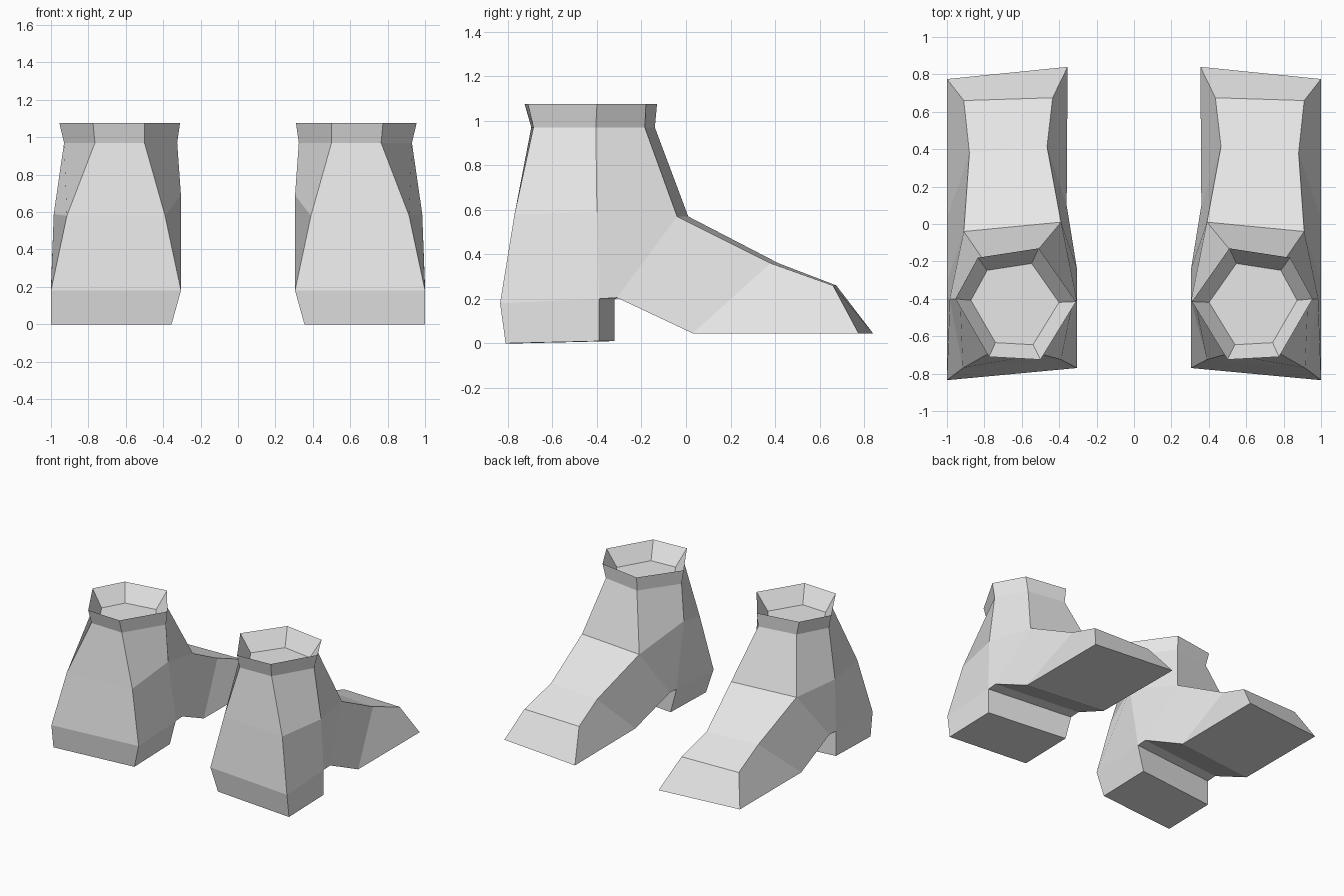
import bpy
import bmesh
from mathutils import Vector

cube = bpy.data.objects.get("Cube")
if cube:
    bpy.data.objects.remove(cube, do_unlink=True)

# One plain material for both boots
grey = bpy.data.materials.new("light_grey")
grey.use_nodes = True
colour = (0.8, 0.8, 0.8, 1)
grey.diffuse_color = colour
grey.node_tree.nodes["Principled BSDF"].inputs["Base Color"].default_value = colour

# Outline points of the left boot: outer (x, y), inner (x, y), heights of both
PROFILE = {
    "heel_base": ((1, -.81), (.355, -.75), 0, 0),
    "heel_flare": ((1, -.835), (.305, -.77), .18, .18),
    "calf_back": ((.915, -.77), (.39, -.725), .58, .58),
    "neck_back": ((.765, -.685), (.5, -.695), .97, .97),
    "rim_back": ((.775, -.71), (.5, -.725), 1.075, 1.075),
    "rim_front": ((.835, -.18), (.51, -.13), 1.075, 1.075),
    "neck_front": ((.81, -.185), (.515, -.14), .97, .97),
    "ankle": ((.91, -.04), (.39, .01), .57, .57),
    "instep": ((.88, .38), (.465, .415), .36, .36),
    "toe_top": ((.91, .66), (.435, .675), .26, .26),
    "toe_tip": ((1, .775), (.355, .84), .045, .045),
    "sole": ((1, .03), (.36, .1), .045, .045),
    "arch": ((1, -.31), (.305, -.24), .205, .205),
    "heel_top": ((1, -.39), (.305, -.32), .2, .2),
    "heel_front": ((1, -.39), (.355, -.32), .01, .01),
    "side_calf": ((.985, -.4), (.305, -.41), .59, .69),
    "side_neck": ((.93, -.405), (.325, -.41), .97, .97),
    "side_rim": ((.955, -.4), (.31, -.415), 1.075, 1.075),
}

# Strips that run across the boot from the outer to the inner side
BACK = ["heel_base", "heel_flare", "calf_back", "neck_back", "rim_back"]
FRONT = ["rim_front", "neck_front", "ankle", "instep", "toe_top", "toe_tip",
         "sole", "arch", "heel_top", "heel_front", "heel_base"]

# Panels on each flank
FLANK = [
    ["heel_base", "heel_front", "heel_top", "heel_flare"],
    ["heel_flare", "heel_top", "side_calf", "calf_back"],
    ["calf_back", "side_calf", "side_neck", "neck_back"],
    ["neck_back", "side_neck", "side_rim", "rim_back"],
    ["heel_top", "arch", "ankle", "side_calf"],
    ["side_calf", "ankle", "neck_front", "side_neck"],
    ["side_neck", "neck_front", "rim_front", "side_rim"],
    ["arch", "sole", "instep", "ankle"],
    ["sole", "toe_tip", "toe_top", "instep"],
]


def build_boot(name, side):
    bm = bmesh.new()
    outer, inner = {}, {}
    for key, (out_xy, in_xy, out_z, in_z) in PROFILE.items():
        outer[key] = bm.verts.new((side * out_xy[0], out_xy[1], out_z))
        inner[key] = bm.verts.new((side * in_xy[0], in_xy[1], in_z))

    # Flanks, then the strips joining them
    for panel in FLANK:
        for points in (outer, inner):
            bm.faces.new([points[key] for key in panel])
    for strip in (BACK, FRONT):
        for a, b in zip(strip, strip[1:]):
            bm.faces.new((outer[a], outer[b], inner[b], inner[a]))

    # Sunken collar: tapered walls down to a hexagonal floor
    rim = [outer[k] for k in ("rim_back", "side_rim", "rim_front")]
    rim += [inner[k] for k in ("rim_front", "side_rim", "rim_back")]
    centre = Vector((side * .648, -.43, 0))
    floor = []
    for v in rim:
        p = centre + (v.co - centre) * .73
        floor.append(bm.verts.new((p.x, p.y, .95)))
    for i in range(len(rim)):
        j = (i + 1) % len(rim)
        bm.faces.new((rim[i], rim[j], floor[j], floor[i]))
    bm.faces.new(floor)

    bmesh.ops.recalc_face_normals(bm, faces=bm.faces)
    mesh = bpy.data.meshes.new(name)
    bm.to_mesh(mesh)
    bm.free()
    mesh.materials.append(grey)
    obj = bpy.data.objects.new(name, mesh)
    bpy.context.collection.objects.link(obj)


build_boot("left_boot", 1)
build_boot("right_boot", -1)
